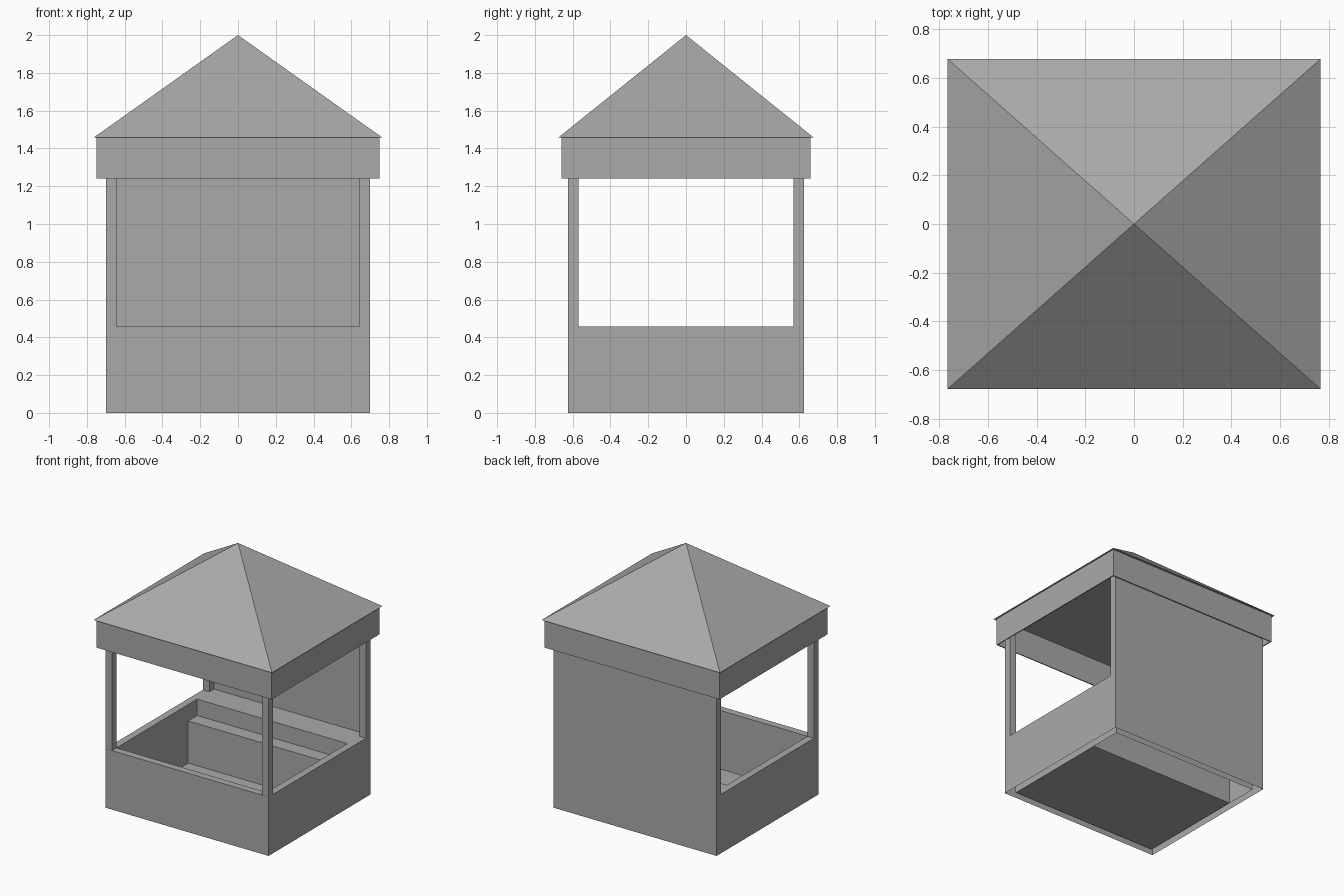
import bpy
import bmesh

cube = bpy.data.objects.get("Cube")
if cube:
    bpy.data.objects.remove(cube, do_unlink=True)

grey = bpy.data.materials.new("plain grey")
grey.use_nodes = True
COLOUR = (0.4, 0.4, 0.4, 1)
grey.diffuse_color = COLOUR
grey.node_tree.nodes["Principled BSDF"].inputs["Base Color"].default_value = COLOUR

# Main dimensions
X, Y = 0.70, 0.625            # outer walls
T = 0.056                     # wall and post thickness
XI, YI = X - T, Y - T         # inner walls
SILL, BEAM, EAVE, TOP = 0.457, 1.24, 1.457, 2.0
STEP_Z, STEP_Y, SHELF_Y = 0.33, 0.31, 0.42


def finish(name, bm):
    mesh = bpy.data.meshes.new(name)
    bm.to_mesh(mesh)
    bm.free()
    mesh.materials.append(grey)
    obj = bpy.data.objects.new(name, mesh)
    bpy.context.collection.objects.link(obj)
    return obj


def rect(bm, x, y, z):
    """Four corners of a level rectangle centred on the origin."""
    return [bm.verts.new((sx * x, sy * y, z))
            for sx, sy in ((-1, -1), (1, -1), (1, 1), (-1, 1))]


def bridge(bm, low, high):
    for i in range(4):
        j = (i + 1) % 4
        bm.faces.new((low[i], low[j], high[j], high[i]))


def rings(name, levels):
    """Skin a run of (x, y, z) rectangles with open ends."""
    bm = bmesh.new()
    loops = [rect(bm, *level) for level in levels]
    for low, high in zip(loops, loops[1:]):
        bridge(bm, low, high)
    return finish(name, bm)


def sweep(name, profile, half_width):
    """Stretch an open (y, z) profile across x."""
    bm = bmesh.new()
    pairs = [[bm.verts.new((x, y, z)) for x in (-half_width, half_width)]
             for y, z in profile]
    for a, b in zip(pairs, pairs[1:]):
        bm.faces.new((a[0], a[1], b[1], b[0]))
    return finish(name, bm)


# Low hollow walls, open underneath, with a flat sill on top
rings("low_walls", [(X, Y, 0), (X, Y, SILL), (XI, YI, SILL), (XI, YI, 0)])

# Floor, step and back shelf in one folded sheet
sweep("floor_and_shelves", [(-YI, 0.003), (STEP_Y, 0.003), (STEP_Y, STEP_Z),
                            (SHELF_Y, STEP_Z), (SHELF_Y, SILL), (YI, SILL)], XI)

# Thin back wall from sill to ceiling
sweep("back_wall", [(Y, SILL), (Y, EAVE)], X)

# Corner posts
for sx, side in ((1, "left"), (-1, "right")):
    for sy, end in ((-1, "front"), (1, "back")):
        post = rings(f"{end}_{side}_post",
                     [(T / 2, T / 2, SILL), (T / 2, T / 2, EAVE)])
        post.location = (sx * (X - T / 2), sy * (Y - T / 2 - 0.001), 0)

# Hollow fascia band under the eaves
FX, FY, FT = 0.75, 0.66, 0.008
rings("fascia", [(FX - FT, FY - FT, EAVE), (FX - FT, FY - FT, BEAM),
                 (FX, FY, BEAM), (FX, FY, EAVE)])

# Pyramid roof with a flat ceiling
bm = bmesh.new()
eave = rect(bm, 0.765, 0.677, EAVE)
peak = bm.verts.new((0, 0, TOP))
bm.faces.new(eave[::-1])
for i in range(4):
    bm.faces.new((eave[i], eave[(i + 1) % 4], peak))
finish("roof", bm)
